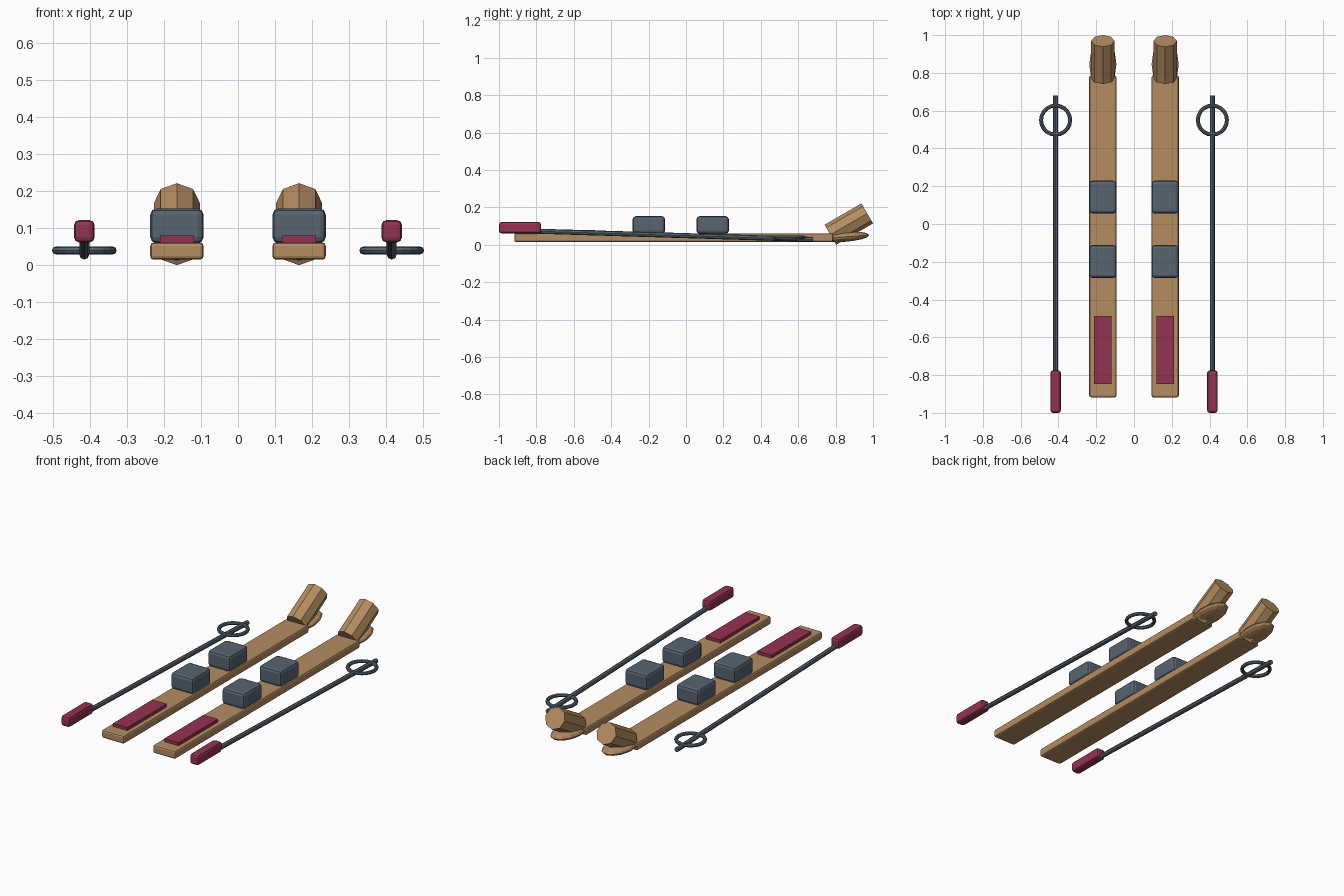
import bpy
import math
from mathutils import Vector

if "Cube" in bpy.data.objects:
    bpy.data.objects.remove(bpy.data.objects["Cube"], do_unlink=True)


def make_material(name, color):
    mat = bpy.data.materials.new(name)
    mat.use_nodes = True
    mat.diffuse_color = color
    mat.node_tree.nodes["Principled BSDF"].inputs["Base Color"].default_value = color
    return mat


wood = make_material("warm wood", (0.46, 0.265, 0.12, 1))
slate = make_material("slate grey", (0.095, 0.128, 0.165, 1))
crimson = make_material("crimson", (0.30, 0.032, 0.08, 1))


def finish(name, mat):
    obj = bpy.context.object
    obj.name = name
    obj.data.materials.append(mat)
    return obj


def box(name, mat, x, ys, zs, width, bevel=0, segments=2):
    """Box spanning ranges ys and zs, with optional rounded edges."""
    bpy.ops.mesh.primitive_cube_add(size=1, location=(x, sum(ys) / 2, sum(zs) / 2))
    obj = finish(name, mat)
    obj.scale = (width, ys[1] - ys[0], zs[1] - zs[0])
    bpy.ops.object.transform_apply(location=False, rotation=False, scale=True)
    if bevel:
        mod = obj.modifiers.new("rounded edges", 'BEVEL')
        mod.width = bevel
        mod.segments = segments
    return obj


def rod(name, mat, start, end, radius, sides=8):
    """Faceted cylinder between two points in a plane of constant x."""
    start, end = Vector(start), Vector(end)
    axis = end - start
    # Tilting about x keeps a corner of the polygon uppermost
    tilt = -math.atan2(axis.y, axis.z)
    bpy.ops.mesh.primitive_cylinder_add(
        vertices=sides, radius=radius, depth=axis.length,
        location=(start + end) / 2, rotation=(tilt, 0, 0))
    return finish(name, mat)


for side, sign in (("left", 1), ("right", -1)):
    # Ski board with its rounded nose and upturned faceted tip
    x = sign * 0.165
    box(side + "_ski_board", wood, x, (-0.918, 0.787), (0.015, 0.062), 0.144, 0.01)
    bpy.ops.mesh.primitive_uv_sphere_add(
        segments=12, ring_count=8, radius=1,
        location=(x, 0.845, 0.043), rotation=(math.radians(4), 0, 0))
    nose = finish(side + "_ski_nose", wood)
    nose.scale = (0.072, 0.135, 0.027)
    rod(side + "_ski_tip", wood, (x, 0.772, 0.054), (x, 0.969, 0.168), 0.062)

    # Binding blocks and tail plate
    box(side + "_heel_block", slate, x, (-0.285, -0.112), (0.06, 0.153), 0.144, 0.016)
    box(side + "_toe_block", slate, x, (0.056, 0.229), (0.06, 0.153), 0.144, 0.016)
    box(side + "_tail_plate", crimson, x, (-0.848, -0.486), (0.058, 0.08), 0.092)

    # Pole with grip and basket ring
    x = sign * 0.415
    rod(side + "_pole_shaft", slate, (x, -0.80, 0.073), (x, 0.68, 0.029), 0.0135)
    box(side + "_pole_grip", crimson, x, (-1.0, -0.775), (0.062, 0.122), 0.055, 0.013)
    bpy.ops.mesh.primitive_torus_add(
        major_segments=20, minor_segments=8, major_radius=0.077,
        minor_radius=0.0105, location=(x, 0.55, 0.04))
    finish(side + "_pole_basket", slate)
